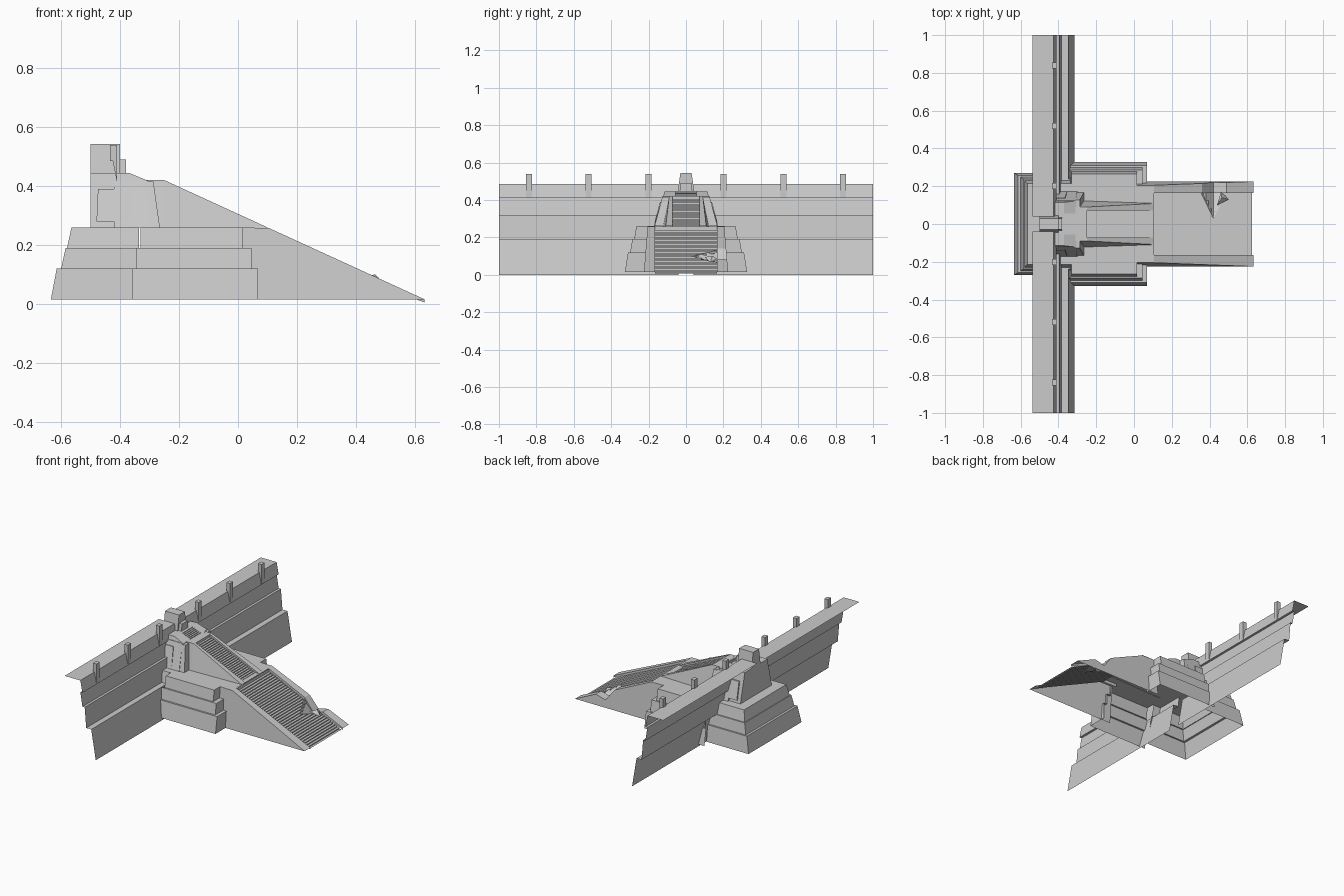
import bpy, bmesh

if "Cube" in bpy.data.objects:
    bpy.data.objects.remove(bpy.data.objects["Cube"])


def build(name, verts, faces):
    me = bpy.data.meshes.new(name)
    me.from_pydata(verts, [], faces)
    bm = bmesh.new()
    bm.from_mesh(me)
    bmesh.ops.remove_doubles(bm, verts=bm.verts, dist=1e-5)
    bmesh.ops.recalc_face_normals(bm, faces=bm.faces)
    bm.to_mesh(me)
    bm.free()
    ob = bpy.data.objects.new(name, me)
    bpy.context.collection.objects.link(ob)
    return ob


def skin(name, rows, skip=None):
    """Join equal-length point rows into one open sheet."""
    n = len(rows[0])
    verts = [p for r in rows for p in r]
    faces = []
    for i in range(len(rows) - 1):
        for j in range(n - 1):
            f = (i * n + j, i * n + j + 1, (i + 1) * n + j + 1, (i + 1) * n + j)
            cx = sum(verts[k][0] for k in f) / 4
            cy = sum(verts[k][1] for k in f) / 4
            if not (skip and skip(cx, cy)):
                faces.append(f)
    return build(name, verts, faces)


def taper(name, bottom, top):
    """Tapered box; each end is (x0, x1, y0, y1, z)."""
    v = []
    for x0, x1, y0, y1, z in (bottom, top):
        v += [(x0, y0, z), (x1, y0, z), (x1, y1, z), (x0, y1, z)]
    f = [(3, 2, 1, 0), (4, 5, 6, 7)] + [(i, (i + 1) % 4, (i + 1) % 4 + 4, i + 4) for i in range(4)]
    return build(name, v, f)


def prism(name, profile, y0, y1):
    """Closed x-z profile extruded along y."""
    n = len(profile)
    v = [(x, y, z) for y in (y0, y1) for x, z in profile]
    f = [tuple(range(n)), tuple(range(2 * n - 1, n - 1, -1))]
    f += [(i, (i + 1) % n, (i + 1) % n + n, i + n) for i in range(n)]
    return build(name, v, f)


def plate(name, x0, x1, y0, y1, z):
    return build(name, [(x0, y0, z), (x1, y0, z), (x1, y1, z), (x0, y1, z)], [(0, 1, 2, 3)])


def line(x):
    """Height of the ramp surface."""
    return 0.015 + (0.635 - x) * 0.458


# long stepped wall, an open sheet in two halves
WALL = [(-.537, .485), (-.425, .485), (-.41, .41), (-.425, .41), (-.41, .32),
        (-.394, .32), (-.383, .19), (-.347, .19), (-.315, 0)]
for s in (-1, 1):
    skin("wall", [[(x, s * y, z) for x, z in WALL] for y in (.04, 1)])
    # wedge-shaped merlons
    for y in (.2, .52, .84):
        prism("merlon", [(-.435, .54), (-.41, .54), (-.41, .41), (-.425, .485), (-.435, .485)],
              s * y - .016, s * y + .016)

# rear stepped bastion: (x_back, half_y, z) rings, open at the front
REAR = [(-.635, .27, .015), (-.615, .258, .12), (-.60, .248, .12),
        (-.585, .238, .19), (-.58, .23, .19), (-.565, .215, .26)]
skin("rear_bastion", [[(-.335, -y, z), (x, -y, z), (x, y, z), (-.335, y, z)] for x, y, z in REAR])
plate("rear_bastion_top", -.565, -.33, -.215, .215, .26)

# front stepped bastion: (x_start, x_end, half_y, z)
FRONT = [(-.36, .068, .327, .015), (-.36, .068, .31, .12), (-.345, .046, .298, .12),
         (-.345, .046, .287, .19), (-.33, .016, .277, .19), (-.33, .016, .265, .26)]
for s in (-1, 1):
    skin("front_bastion", [[(a, s * y, z), (b, s * y, z), (b, s * .2, z)] for a, b, y, z in FRONT])
plate("front_bastion_top", -.33, .016, -.265, .265, .26)
plate("landing", .016, .105, -.205, .205, .26)


# lower ramp side walls and balustrades, with a broken notch on one side
def side_y(z):
    return .225 - (z - .015) * .082


W = .165
for s in (-1, 1):
    rows = []
    for x in (.0, .105, .36, .42, .49, .633):
        z = min(line(x), .26)
        if s == 1 and x == .42:
            z -= .05
        rows.append([(x, s * W, max(z - .02, .005)), (x, s * W, z),
                     (x, s * side_y(z), z), (x, s * .225, .015)])
    skin("ramp_side", rows)


def stairs(name, x0, x1, w, n, drop, cols=1, skip=None):
    """Zigzag flight from the top (x0) down to the bottom (x1)."""
    pts = [(x0, line(x0))]
    for i in range(n):
        a = x0 + (x1 - x0) * i / n
        b = x0 + (x1 - x0) * (i + 1) / n
        pts += [(a, line(b) - drop + .006), (b, line(b) - drop + .006)]
    rows = [[(x, -w + 2 * w * j / cols, max(z, .002)) for j in range(cols + 1)] for x, z in pts]
    return skin(name, rows, skip)


def in_dent(x, y):
    """Triangular area broken out of the lower flight."""
    t = (y - .04) / .16
    return t > 0 and .42 - .06 * t < x < .42 + .07 * t


stairs("lower_stairs", .105, .625, W, 34, .02, 24, in_dent)

# broken crater faces in the lower flight
build("crater", [(.42, .03, line(.42) - .015), (.355, .165, line(.355) - .012),
                 (.495, .165, line(.495) - .012), (.42, .165, line(.42) - .06),
                 (.42, .207, line(.42) - .05)],
      [(0, 1, 3), (0, 3, 2), (1, 4, 3), (3, 4, 2)])
build("rubble", [(.44, .10, line(.44) - .01), (.50, .13, line(.50) - .01),
                 (.46, .17, line(.46) - .01), (.465, .14, line(.465) + .008)],
      [(0, 1, 3), (1, 2, 3), (2, 0, 3)])

# upper ramp with balustrades
for s in (-1, 1):
    rows = []
    for x in (-.25, .1):
        z = line(x)
        k = (z - .26) / .16
        rows.append([(x, s * .072, z - .016), (x, s * .072, z),
                     (x, s * (.108 - .018 * k), z), (x, s * (.11 + .012 * k), .258)])
    rows.insert(0, [(-.31, p[1], p[2]) for p in rows[0]])
    skin("upper_ramp_side", rows)
stairs("upper_stairs", -.25, .1, .072, 26, .016)
plate("upper_landing", -.31, -.25, -.072, .072, .42)

# gate tower: tapered body with a sloping front roof
body = []
for x, zt in ((-.5, .445), (-.37, .445), (-.305, .418)):
    yt = .165 - .05 * (zt - .26) / .185
    body.append([(x, -.16, .26), (x, -yt, zt), (x, yt, zt), (x, .16, .26)])
skin("gate_tower", body)
build("tower_back", body[0], [(0, 1, 2, 3)])
build("tower_front", body[2], [(0, 1, 2, 3)])

# short top flight on the tower roof
top = []
for i in range(7):
    x = -.37 + .065 * i / 6
    z = .447 - .027 * i / 6
    top += [(x, z + .0045), (x, z)] if i else [(x, z)]
skin("top_stairs", [[(x, -.055, z), (x, .055, z)] for x, z in top])

for s in (-1, 1):
    # front posts of the gate
    def ends(a, b):
        return sorted((s * a, s * b))
    taper("gate_post", (-.32, -.265, *ends(.105, .168), .26), (-.335, -.287, *ends(.08, .127), .415))
    taper("gate_shoulder", (-.42, -.30, *ends(.11, .172), .26), (-.42, -.31, *ends(.08, .125), .42))

    # raised side panels and their round studs
    def py(z, out):
        return s * (.165 - .05 * (z - .26) / .185 + out)
    panel = [(-.475, .39), (-.365, .39), (-.355, .28), (-.48, .28)]
    v = [(x, py(z, o), z) for o in (.0, .009) for x, z in panel]
    build("side_panel", v, [(4, 5, 6, 7)] + [(i, (i + 1) % 4, (i + 1) % 4 + 4, i + 4) for i in range(4)])

# central turret above the gate
taper("turret", (-.5, -.4, -.045, .045, .44), (-.5, -.4, -.03, .03, .543))
taper("turret_step", (-.4, -.38, -.035, .035, .44), (-.4, -.38, -.028, .028, .49))
